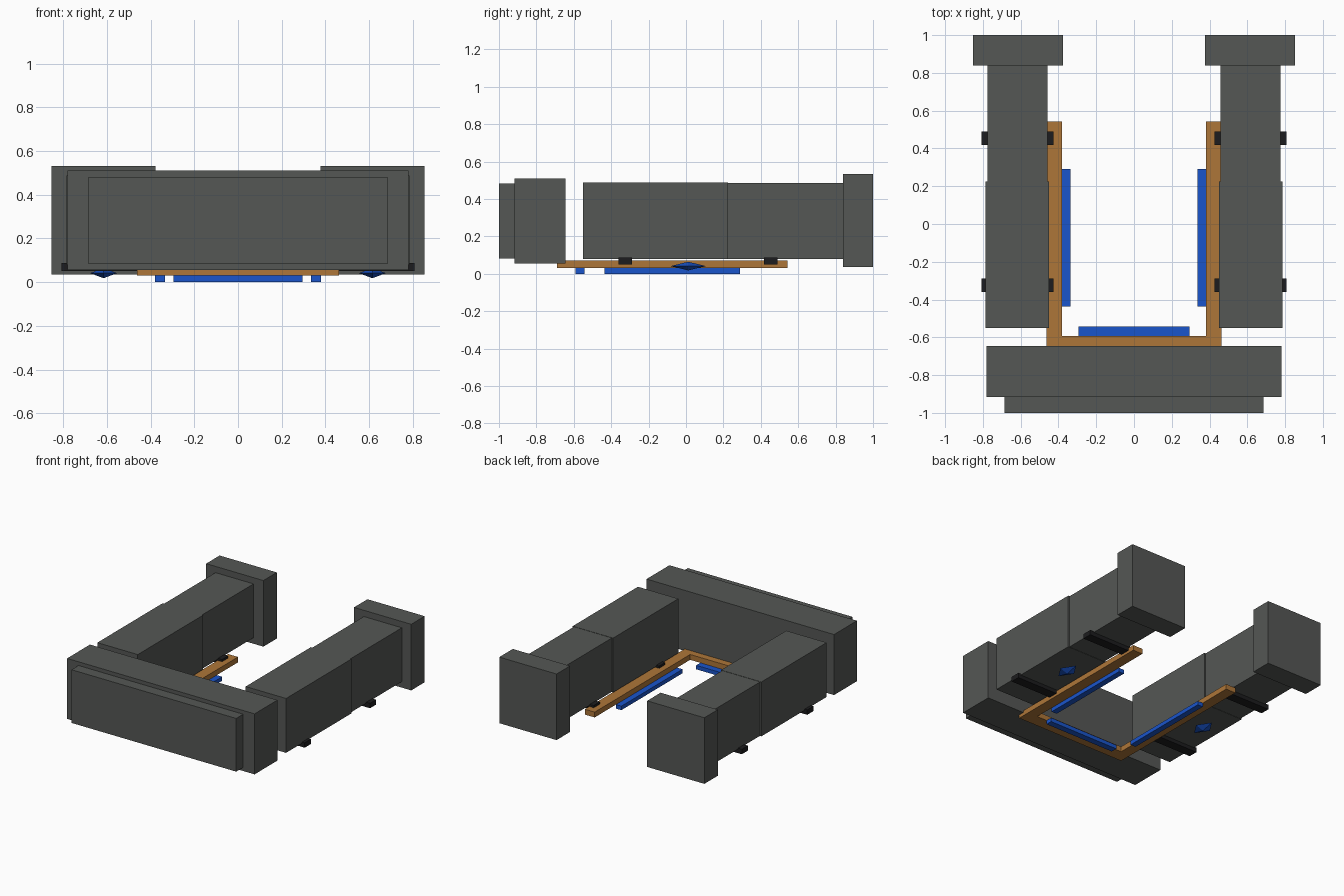
import bpy, bmesh

if "Cube" in bpy.data.objects:
    bpy.data.objects.remove(bpy.data.objects["Cube"])


def material(name, rgb):
    m = bpy.data.materials.new(name)
    m.diffuse_color = (*rgb, 1)
    m.use_nodes = True
    m.node_tree.nodes["Principled BSDF"].inputs["Base Color"].default_value = m.diffuse_color
    return m


GREY = material("dark_grey", (0.09, 0.095, 0.09))
BLACK = material("black", (0.012, 0.012, 0.013))
WOOD = material("tan", (0.42, 0.18, 0.04))
BLUE = material("blue", (0.01, 0.09, 0.6))


def add(name, bm, mat):
    bmesh.ops.recalc_face_normals(bm, faces=bm.faces)
    mesh = bpy.data.meshes.new(name)
    bm.to_mesh(mesh)
    bm.free()
    mesh.materials.append(mat)
    obj = bpy.data.objects.new(name, mesh)
    bpy.context.collection.objects.link(obj)
    return obj


def box(name, x, y, z, mat):
    """Box from (min, max) ranges on each axis."""
    bm = bmesh.new()
    bmesh.ops.create_cube(bm, size=1)
    for v in bm.verts:
        v.co = [r[0] if c < 0 else r[1] for c, r in zip(v.co, (x, y, z))]
    return add(name, bm, mat)


def diamond(name, centre, radii, mat):
    """Eight-sided pointed stud."""
    bm = bmesh.new()
    tips = [[bm.verts.new([c + (s * r if i == a else 0)
                           for i, (c, r) in enumerate(zip(centre, radii))])
             for s in (-1, 1)] for a in range(3)]
    for vx in tips[0]:
        for vy in tips[1]:
            for vz in tips[2]:
                bm.faces.new((vx, vy, vz))
    return add(name, bm, mat)


# Front block with its thinner face plate
box("front_block", (-0.78, 0.78), (-0.917, -0.645), (0.055, 0.51), GREY)
box("front_plate", (-0.685, 0.685), (-1.0, -0.917), (0.082, 0.482), GREY)

# Front cross rail and light strip
box("front_rail", (-0.38, 0.38), (-0.69, -0.592), (0.03, 0.07), WOOD)
box("front_strip", (-0.295, 0.295), (-0.592, -0.543), (0.0, 0.03), BLUE)

for side, s in (("left", -1), ("right", 1)):
    def span(a, b):
        return tuple(sorted((s * a, s * b)))

    # Side arm in two sections, with a larger end block
    box(f"{side}_arm_front", span(0.449, 0.785), (-0.55, 0.225), (0.078, 0.487), GREY)
    box(f"{side}_arm_rear", span(0.459, 0.775), (0.225, 0.84), (0.08, 0.485), GREY)
    box(f"{side}_end_block", span(0.377, 0.853), (0.84, 1.0), (0.035, 0.532), GREY)

    # Inner rail and light strip
    box(f"{side}_rail", span(0.38, 0.462), (-0.69, 0.543), (0.03, 0.07), WOOD)
    box(f"{side}_strip", span(0.335, 0.38), (-0.437, 0.29), (0.0, 0.03), BLUE)

    # Cross bars under the arm
    for label, y in (("front", -0.324), ("rear", 0.453)):
        box(f"{side}_{label}_bar", span(0.425, 0.807), (y - 0.036, y + 0.036),
            (0.05, 0.087), BLACK)

    # Pointed stud under the arm
    diamond(f"{side}_stud", (s * 0.615, 0.012, 0.041), (0.062, 0.095, 0.023), BLUE)
